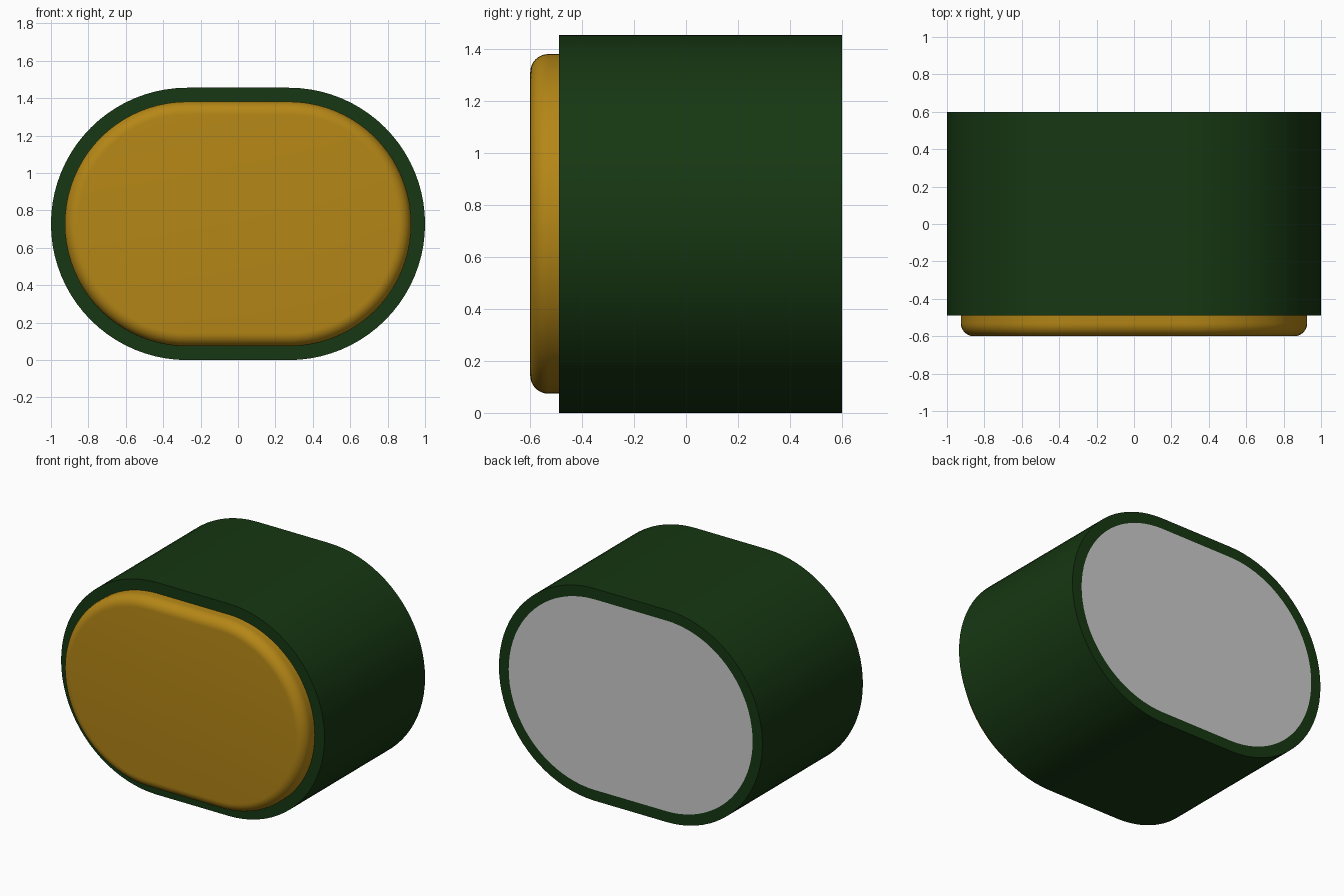
import bpy, bmesh, math

if "Cube" in bpy.data.objects:
    bpy.data.objects.remove(bpy.data.objects["Cube"])

HALF_W, HALF_H = 1.0, 0.728      # outer stadium outline
RIM = 0.074                      # shell wall thickness
FRONT, LIP, BACK = -0.6, -0.49, 0.6


def stadium(inset, n=40):
    r, s = HALF_H - inset, HALF_W - HALF_H
    pts = []
    for cx, start in ((s, -math.pi / 2), (-s, math.pi / 2)):
        for i in range(n + 1):
            a = start + math.pi * i / n
            pts.append((cx + r * math.cos(a), HALF_H + r * math.sin(a)))
    return pts


def loft(name, rings, color=None, cap_ends=False, closed=False):
    """Bridge stadium rings given as (inset, y)."""
    bm = bmesh.new()
    loops = [[bm.verts.new((x, y, z)) for x, z in stadium(inset)] for inset, y in rings]
    pairs = list(zip(loops, loops[1:]))
    if closed:
        pairs.append((loops[-1], loops[0]))
    for a, b in pairs:
        for i in range(len(a)):
            j = (i + 1) % len(a)
            bm.faces.new((a[i], a[j], b[j], b[i]))
    if cap_ends:
        bm.faces.new(loops[0])
        bm.faces.new(loops[-1])
    bmesh.ops.recalc_face_normals(bm, faces=bm.faces)
    mesh = bpy.data.meshes.new(name)
    bm.to_mesh(mesh)
    bm.free()
    obj = bpy.data.objects.new(name, mesh)
    bpy.context.collection.objects.link(obj)
    if color:
        mat = bpy.data.materials.new(name + "_colour")
        mat.diffuse_color = color
        mat.use_nodes = True
        mat.node_tree.nodes["Principled BSDF"].inputs["Base Color"].default_value = mat.diffuse_color
        mesh.materials.append(mat)
    bpy.ops.object.select_all(action='DESELECT')
    obj.select_set(True)
    bpy.context.view_layer.objects.active = obj
    bpy.ops.object.shade_smooth_by_angle(angle=math.radians(30))
    return obj


# Green outer sleeve, an open tube
loft("outer_sleeve", [(0, LIP), (0, BACK), (RIM, BACK), (RIM, LIP)],
     (0.008, 0.038, 0.006, 1), closed=True)

# Amber front pad with a rounded front edge
R = 0.07
edge = [(RIM + R * (1 - math.sin(t)), FRONT + R * (1 - math.cos(t)))
        for t in (math.pi / 2 * i / 8 for i in range(9))]
loft("front_pad", edge + [(RIM, LIP + 0.2)], (0.46, 0.24, 0.008, 1), cap_ends=True)

# Grey back panel, flush with the sleeve
loft("back_panel", [(RIM, LIP + 0.2), (RIM, BACK)], cap_ends=True)
